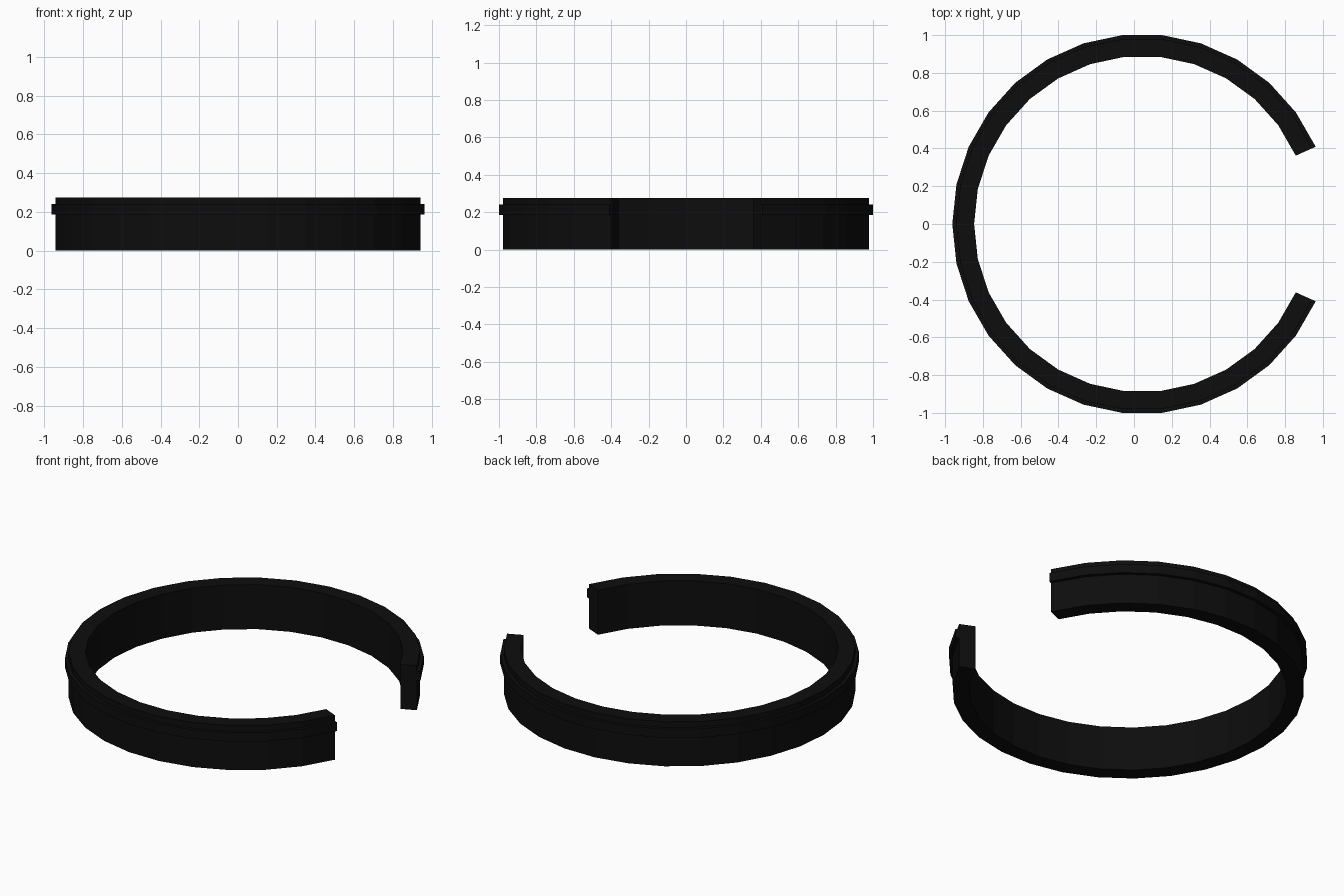
import bpy, bmesh, math

if "Cube" in bpy.data.objects:
    bpy.data.objects.remove(bpy.data.objects["Cube"])

CENTRE_X = 0.0435
STEP = 12                      # degrees per segment
ANGLES = range(24, 337, STEP)  # open on the +x side

# Cross-section (radius, height) with a raised band near the top
PROFILE = [(0.89, 0.0), (0.985, 0.0), (0.985, 0.185), (1.0055, 0.185),
           (1.0055, 0.24), (0.985, 0.24), (0.985, 0.275), (0.89, 0.275)]

black = bpy.data.materials.new("black")
black.diffuse_color = (0.004, 0.004, 0.004, 1)
black.use_nodes = True
black.node_tree.nodes["Principled BSDF"].inputs["Base Color"].default_value = black.diffuse_color

# Open ring: sweep the cross-section round the arc and cap both ends
bm = bmesh.new()
rings = []
for deg in ANGLES:
    a = math.radians(deg)
    rings.append([bm.verts.new((CENTRE_X + r * math.cos(a), r * math.sin(a), z))
                  for r, z in PROFILE])
n = len(PROFILE)
for a, b in zip(rings, rings[1:]):
    for i in range(n):
        j = (i + 1) % n
        bm.faces.new((a[i], a[j], b[j], b[i]))
bm.faces.new(rings[0])
bm.faces.new(rings[-1][::-1])
bmesh.ops.recalc_face_normals(bm, faces=bm.faces)

mesh = bpy.data.meshes.new("open_ring")
bm.to_mesh(mesh)
bm.free()
mesh.materials.append(black)
ring = bpy.data.objects.new("open_ring", mesh)
bpy.context.collection.objects.link(ring)
